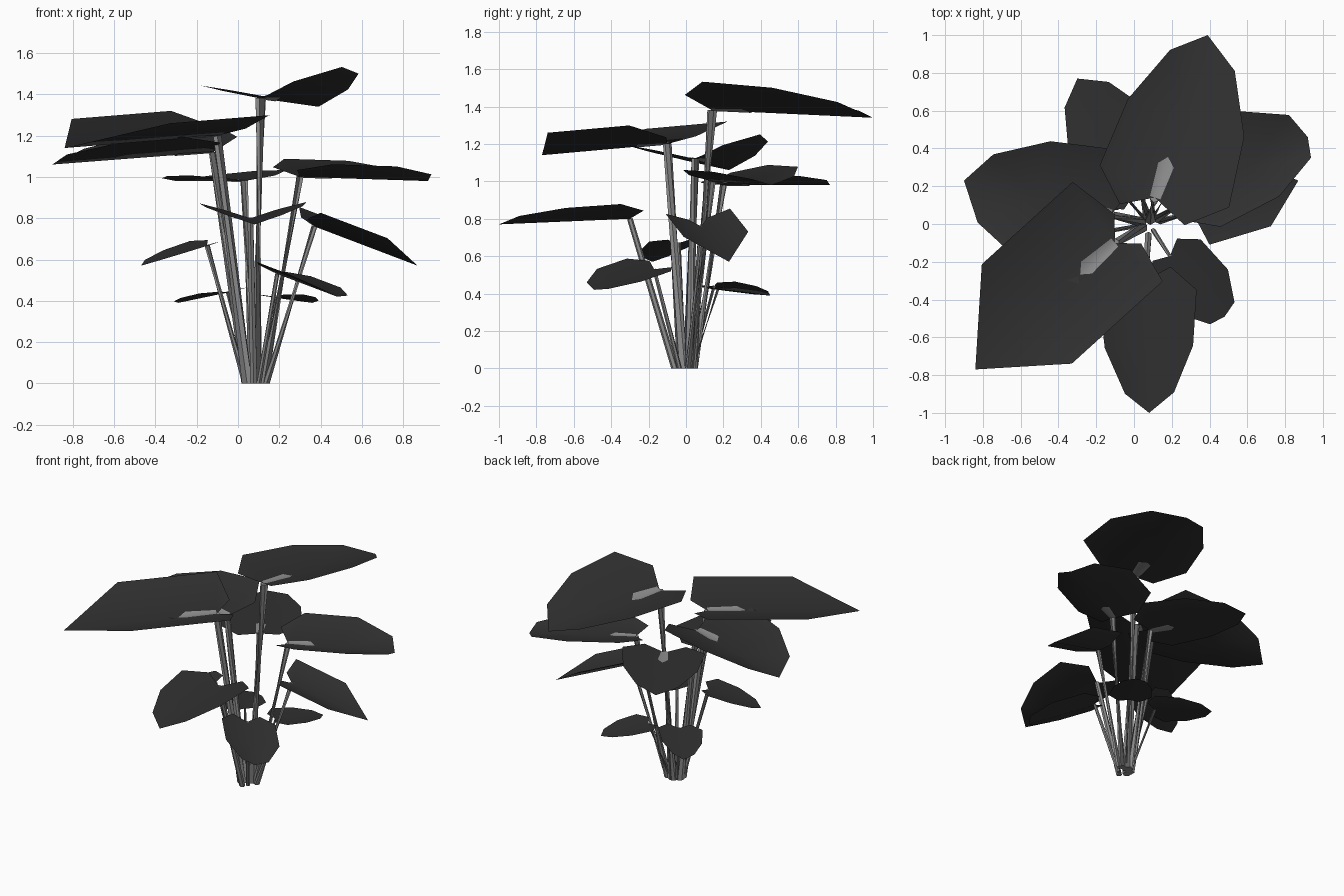
import bpy
import bmesh
from mathutils import Vector

default_cube = bpy.data.objects.get("Cube")
if default_cube:
    bpy.data.objects.remove(default_cube)


def make_material(name, value):
    material = bpy.data.materials.new(name)
    material.use_nodes = True
    colour = (value, value, value, 1)
    material.diffuse_color = colour
    shader = material.node_tree.nodes["Principled BSDF"]
    shader.inputs["Base Color"].default_value = colour
    return material


leaf_material = make_material("dark leaf grey", .03)
stalk_material = make_material("light stalk grey", .27)

# Half outlines: distance along the midrib, then share of the half width
ROUND = [(-.1, .5), (.08, 1), (.5, .9), (.85, .5)]
BLUNT = [(-.1, .5), (.1, 1), (.6, 1), (.95, .5)]
SQUARE = [(-.1, .3), (-.05, 1), (.6, 1)]
STALK_END = [(0, .08), (.1, .1), (.2, .12)]
ROOT = Vector((.08, 0, 0))
UP = Vector((0, 0, 1))


def add_object(bm, name, material, smooth):
    for face in bm.faces:
        face.smooth = smooth
    mesh = bpy.data.meshes.new(name)
    bm.to_mesh(mesh)
    bm.free()
    mesh.materials.append(material)
    part = bpy.data.objects.new(name, mesh)
    bpy.context.collection.objects.link(part)


# Folded blade: one flat wing on each side of a straight midrib
def add_blade(name, start, axis, wings, outline, material):
    bm = bmesh.new()
    count = len(outline)
    midrib = [bm.verts.new(start + axis * i / count) for i in range(count + 1)]
    for wing in wings:
        edge = [bm.verts.new(start + axis * along + wing * across)
                for along, across in outline]
        for i in range(count):
            corners = [midrib[i], midrib[i + 1], *edge[i:i + 2][::-1]]
            face = bm.faces.new(corners)
            face.normal_update()
            if face.normal.z < 0:
                face.normal_flip()
    add_object(bm, name, material, True)


# Tapered six-sided stalk, level at the ground and square to its path on top
def add_stalk(name, foot, top):
    bm = bmesh.new()
    radius = top.z * .024
    bmesh.ops.create_cone(bm, segments=6, radius1=radius, radius2=radius * .8,
                          depth=1, cap_ends=True)
    tilt = (top - foot).to_track_quat('Z', 'Y')
    for vert in bm.verts:
        ring = Vector((vert.co.x, vert.co.y, 0))
        vert.co = foot + ring if vert.co.z < 0 else top + tilt @ ring
    add_object(bm, name, stalk_material, False)


# Leaf and stalk; each side is given as half width and upward slope
def add_leaf(name, outline, base, tip, left, right):
    base, tip = Vector(base), Vector(tip)
    axis = tip - base
    sideways = UP.cross(axis).normalized()
    wings = [(sideways + UP * left[1]) * left[0],
             (UP * right[1] - sideways) * right[0]]
    add_blade(name + "_leaf", base, axis, wings, outline, leaf_material)
    foot = ROOT + (base - ROOT) * .2
    foot.z = 0
    add_stalk(name + "_stalk", foot, base)

    # Tall leaves show the flattened stalk end on both faces
    if base.z > .9:
        for label, lift in (("upper", .004), ("lower", -.004)):
            add_pad(name + "_stalk_end_" + label, base + UP * lift, axis, wings)


# Thin plate lying along the first part of the midrib
def add_pad(name, start, axis, wings):
    bm = bmesh.new()
    middle = [bm.verts.new(start + axis * along) for along, across in STALK_END]
    end = bm.verts.new(start + axis * .25)
    for wing in wings:
        edge = [bm.verts.new(start + axis * along + wing * across)
                for along, across in STALK_END]
        face = bm.faces.new([*middle, end, *edge[::-1]])
        face.normal_update()
        if face.normal.z < 0:
            face.normal_flip()
    add_object(bm, name, stalk_material, True)


# Upper tier
add_leaf("top", ROUND, base=(.11, .14, 1.38), tip=(.39, 1, 1.34),
         left=(.33, .2), right=(.39, .4))
add_leaf("front_broad", SQUARE, base=(-.1, -.1, 1.2), tip=(-.84, -.77, 1.14),
         left=(.32, .3), right=(.39, .3))
add_leaf("back_broad", ROUND, base=(-.12, .05, 1.12), tip=(-.9, .23, 1.06),
         left=(.4, .2), right=(.34, .4))

# Middle tier
add_leaf("side_wide", BLUNT, base=(.3, .14, 1), tip=(.92, .46, .98),
         left=(.3, .3), right=(.21, .3))
add_leaf("back", ROUND, base=(.03, .2, .98), tip=(-.3, .77, .98),
         left=(.27, .1), right=(.27, .2))
add_leaf("front", ROUND, base=(.06, -.3, .8), tip=(.08, -1, .77),
         left=(.27, .3), right=(.25, .3))
add_leaf("side_drooping", SQUARE, base=(.37, .08, .76), tip=(.87, .23, .57),
         left=(.17, .5), right=(.19, .3))
add_leaf("side_middle", ROUND, base=(-.15, -.04, .67), tip=(-.47, -.18, .57),
         left=(.16, .1), right=(.14, .2))

# Lower tier
add_leaf("low_front", BLUNT, base=(.19, -.17, .53), tip=(.48, -.49, .42),
         left=(.18, 0), right=(.17, .4))
add_leaf("low_left", ROUND, base=(-.05, .15, .44), tip=(-.29, .44, .39),
         left=(.15, 0), right=(.14, .2))
add_leaf("low_right", ROUND, base=(.18, .17, .42), tip=(.36, .45, .39),
         left=(.14, .1), right=(.14, .1))
